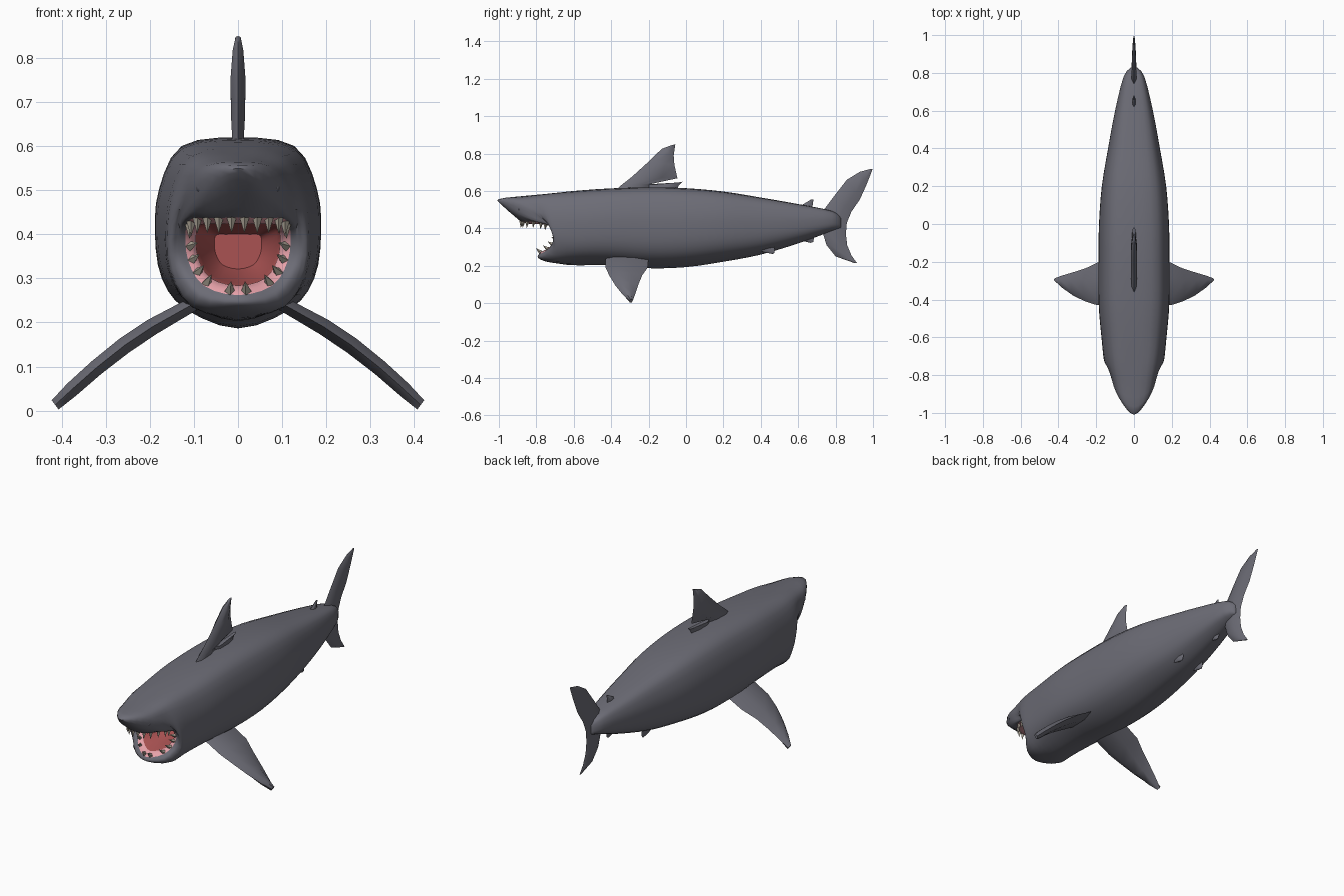
import bpy, bmesh, math
from mathutils import Vector, Matrix

if "Cube" in bpy.data.objects:
    bpy.data.objects.remove(bpy.data.objects["Cube"])


def material(name, rgb):
    m = bpy.data.materials.new(name)
    m.diffuse_color = (*rgb, 1)
    m.use_nodes = True
    m.node_tree.nodes["Principled BSDF"].inputs["Base Color"].default_value = m.diffuse_color
    return m


SKIN = material("slate_skin", (0.15, 0.15, 0.18))
GUM = material("pink_gum", (0.80, 0.36, 0.40))
MOUTH = material("red_mouth", (0.40, 0.085, 0.085))
TOOTH = material("dull_tooth", (0.42, 0.38, 0.31))
EYE = material("dark_eye", (0.09, 0.09, 0.11))


def finish(name, bm, mats, angle=50):
    bmesh.ops.recalc_face_normals(bm, faces=bm.faces)
    me = bpy.data.meshes.new(name)
    bm.to_mesh(me)
    bm.free()
    for m in mats:
        me.materials.append(m)
    ob = bpy.data.objects.new(name, me)
    bpy.context.collection.objects.link(ob)
    bpy.ops.object.select_all(action='DESELECT')
    ob.select_set(True)
    bpy.context.view_layer.objects.active = ob
    bpy.ops.object.shade_smooth_by_angle(angle=math.radians(angle))
    return ob


def spline(a, b, c, d, t):
    return 0.5 * (2 * b + (c - a) * t + (2 * a - 5 * b + 4 * c - d) * t * t
                  + (3 * b - a - 3 * c + d) * t ** 3)


def smooth_ring(half, sub):
    """Mirror a half section across x and round it into a closed ring."""
    pts = [Vector(p) for p in half]
    pts += [Vector((-p.x, p.y, p.z)) for p in reversed(pts[1:-1])]
    n = len(pts)
    return [spline(pts[i - 1], pts[i], pts[(i + 1) % n], pts[(i + 2) % n], k / sub)
            for i in range(n) for k in range(sub)]


def smooth_loft(rings, sub):
    """Add rounded in-between rings along the length."""
    out, last = [], len(rings) - 1
    for i in range(last):
        q = [rings[max(0, min(last, i + o))] for o in (-1, 0, 1, 2)]
        out += [[spline(*p, k / sub) for p in zip(*q)] for k in range(sub)]
    return out + [rings[-1]]


def loft(bm, rings, rule=lambda i: 0):
    vs = [[bm.verts.new(p) for p in r] for r in rings]
    n = len(vs[0])
    for i in range(len(vs) - 1):
        for j in range(n):
            k = (j + 1) % n
            bm.faces.new((vs[i][j], vs[i][k], vs[i + 1][k], vs[i + 1][j])).material_index = rule(i)
    bm.faces.new(vs[0])
    bm.faces.new(vs[-1]).material_index = rule(len(vs))


# Body: trunk sections (y, top, bottom, half width) from tail to gills
SECTION = [(0, 1), (.68, .955), (.95, .73), (1, .49), (.92, .26), (.63, .1), (0, 0)]
trunk = [(.83, .455, .40, .014), (.78, .493, .385, .055), (.6, .53, .32, .10),
         (.4, .565, .26, .137), (.2, .597, .222, .17), (0, .615, .193, .185),
         (-.2, .62, .187, .188), (-.42, .613, .203, .187), (-.6, .60, .203, .172)]
halves = [[(w * a, y, b + (t - b) * h) for a, h in SECTION] for y, t, b, w in trunk]

# Head sections, slanted forward over the snout and curling under to the lip
LIP = [(0, -.885, .438), (.06, -.865, .437), (.106, -.80, .435), (.119, -.715, .405),
       (.113, -.70, .34), (.077, -.745, .283), (0, -.787, .262)]
halves += [
    [(0, -.74, .585), (.10, -.735, .576), (.143, -.73, .51), (.16, -.715, .42),
     (.155, -.69, .32), (.105, -.69, .235), (0, -.69, .213)],
    [(0, -.87, .573), (.085, -.85, .560), (.12, -.80, .51), (.148, -.735, .42),
     (.145, -.705, .32), (.10, -.73, .24), (0, -.745, .222)],
    [(0, -1.0, .557), (.06, -.95, .550), (.107, -.86, .51), (.136, -.735, .425),
     (.136, -.71, .33), (.092, -.75, .25), (0, -.78, .235)],
    [(0, -.985, .525), (.058, -.935, .495), (.11, -.83, .45), (.131, -.725, .412),
     (.126, -.708, .335), (.086, -.755, .265), (0, -.793, .247)],
    LIP]
rings = smooth_loft([smooth_ring(h, 3) for h in halves], 3)
outer = len(rings) - 1


def inner(scale, pull, depth):
    """Lip ring shrunk towards the throat."""
    return [Vector((p.x * scale, p.y + (depth - p.y) * pull, .37 + (p.z - .37) * scale))
            for p in smooth_ring(LIP, 3)]


rings += [inner(.90, .05, -.60), inner(.80, .17, -.60), inner(.74, .75, -.60), inner(.45, 1, -.56)]
bm = bmesh.new()
loft(bm, rings, lambda i: 0 if i < outer else 1 if i < outer + 2 else 2)
finish("body", bm, [SKIN, GUM, MOUTH])


# Fins: lens-shaped sections between a leading and a trailing edge
def fin(name, stations, normal=(1, 0, 0)):
    nv = Vector(normal).normalized()
    rings = []
    for lead, trail, t in stations:
        a, b = Vector(lead), Vector(trail)
        rings.append([a, a.lerp(b, .2) + nv * t, a.lerp(b, .65) + nv * t, b,
                      a.lerp(b, .65) - nv * t, a.lerp(b, .2) - nv * t])
    bm = bmesh.new()
    loft(bm, rings)
    return finish(name, bm, [SKIN])


def flat(stations, x=0):
    return [((x, a, b), (x, c, d), t) for a, b, c, d, t in stations]


fin("dorsal_fin", flat([(-.40, .58, -.2, .60, .013), (-.345, .632, -.19, .637, .014),
                        (-.29, .675, -.046, .668, .016), (-.2, .757, -.062, .74, .017),
                        (-.13, .825, -.066, .79, .012), (-.08, .844, -.057, .85, .006)]))
fin("dorsal_flap", flat([(-.2, .60, -.05, .60, .013), (-.2, .636, -.04, .628, .013),
                         (-.05, .644, -.018, .650, .008)]))
fin("tail_fin", flat([(.985, .717, .998, .717, .003), (.93, .703, .968, .64, .007),
                      (.86, .66, .93, .555, .010), (.79, .57, .885, .49, .012),
                      (.73, .49, .86, .43, .014), (.73, .38, .855, .37, .014),
                      (.752, .31, .862, .31, .012), (.80, .25, .885, .255, .008),
                      (.90, .215, .914, .215, .003)]))
fin("second_dorsal_fin", flat([(.60, .50, .69, .48, .010), (.62, .525, .676, .515, .009),
                               (.67, .555, .682, .555, .003)]))
fin("anal_fin", flat([(.60, .35, .70, .38, .010), (.625, .333, .685, .35, .009),
                      (.665, .323, .68, .327, .003)]))


def pectoral(s, y, side):
    return (side * (.10 + .315 * s), y, .243 - .23 * s + .02 * math.sin(math.pi * s))


for side, tag in ((1, "right"), (-1, "left")):
    st = [(0, -.43, -.20, .016), (.3, -.43, -.205, .019), (.5, -.41, -.235, .019),
          (.7, -.38, -.255, .018), (.88, -.34, -.272, .017), (1, -.302, -.285, .013)]
    fin(tag + "_pectoral_fin",
        [(pectoral(s, a, side), pectoral(s, b, side), t) for s, a, b, t in st],
        (side * .6, 0, .8))
    fin(tag + "_pelvic_fin", flat([(.37, .29, .47, .31, .008), (.42, .272, .475, .285, .007),
                                   (.46, .264, .472, .268, .003)], side * .065), (1, 0, .6))
    # Eye
    bm = bmesh.new()
    bmesh.ops.create_uvsphere(bm, u_segments=12, v_segments=8, radius=.012,
                              matrix=Matrix.Translation((side * .083, -.888, .505)))
    finish(tag + "_eye", bm, [EYE])

# Teeth: small pyramids set around the lip
lip = smooth_ring(LIP, 4)


def teeth(name, indices, scale, aim, radius, length):
    bm = bmesh.new()
    for i in indices:
        p = lip[i % len(lip)]
        base = Vector((p.x * scale, p.y + .004, .37 + (p.z - .37) * scale))
        d = aim(base).normalized()
        mat = Matrix.Translation(base + d * length * .4) @ d.to_track_quat('Z', 'Y').to_matrix().to_4x4()
        bmesh.ops.create_cone(bm, cap_ends=True, segments=4, radius1=radius, radius2=.0005,
                              depth=length, matrix=mat)
    finish(name, bm, [TOOTH], 20)


teeth("upper_teeth", [-10, -9, -7, -5, -3, -1, 1, 3, 5, 7, 9, 10], .95,
      lambda p: Vector((0, -.1, -1)), .011, .034)
teeth("lower_teeth", [24 + k for k in (-10, -8, -6, -4, -1, 1, 4, 6, 8, 10)], .91,
      lambda p: Vector((-p.x * 3, -.5, (.37 - p.z) * 3 + .15)), .012, .034)
